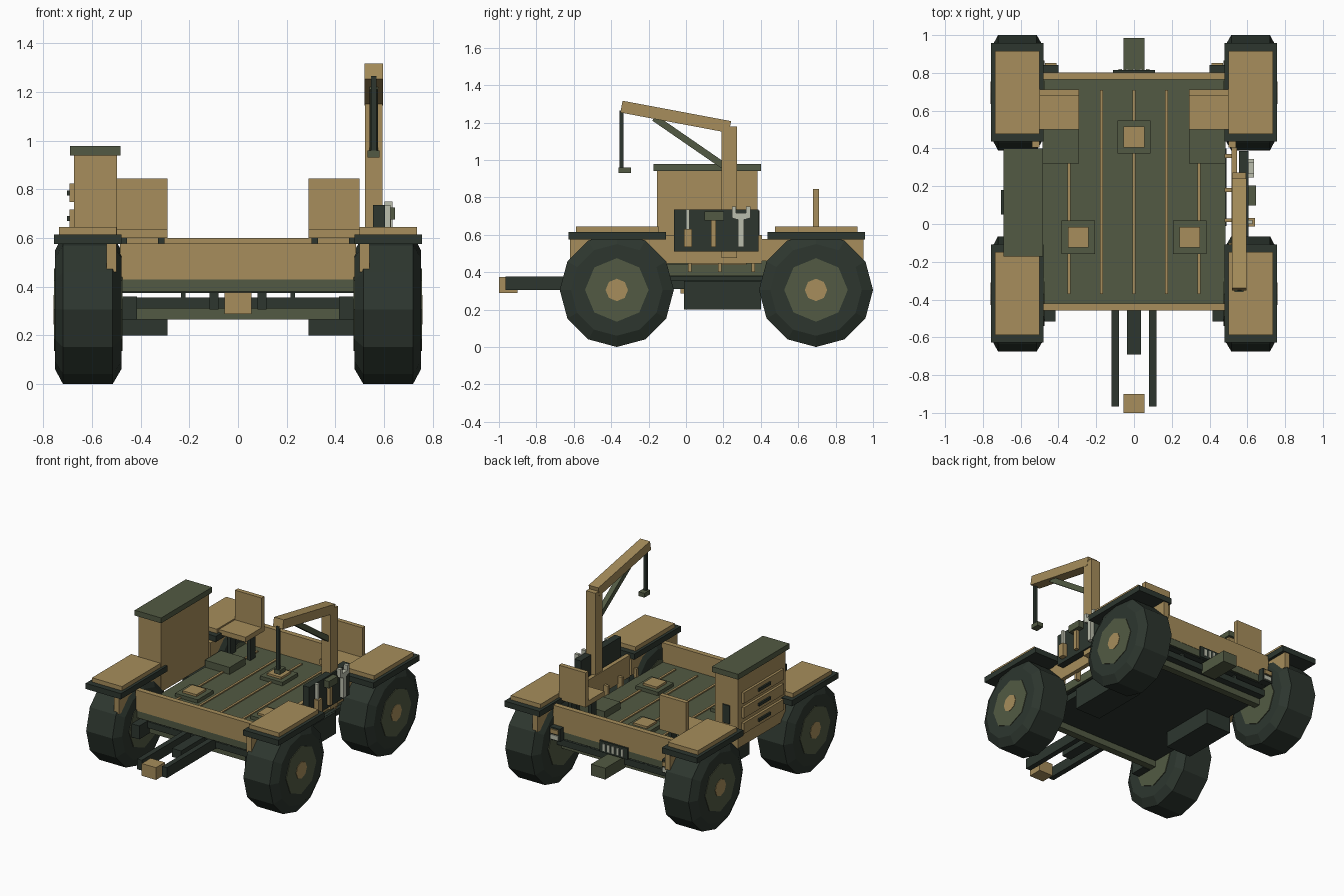
import bpy, bmesh, math
from mathutils import Vector

if "Cube" in bpy.data.objects:
    bpy.data.objects.remove(bpy.data.objects["Cube"])


def material(name, rgb):
    m = bpy.data.materials.new(name)
    m.diffuse_color = (*rgb, 1)
    m.use_nodes = True
    m.node_tree.nodes["Principled BSDF"].inputs["Base Color"].default_value = m.diffuse_color
    return m


TAN = material("tan", (0.385, 0.270, 0.106))
GREEN = material("olive green", (0.084, 0.102, 0.056))
DARK = material("dark green", (0.026, 0.037, 0.028))
GREY = material("pale steel", (0.50, 0.52, 0.42))


def finish(name, bm, mat):
    bmesh.ops.recalc_face_normals(bm, faces=bm.faces)
    me = bpy.data.meshes.new(name)
    bm.to_mesh(me)
    bm.free()
    me.materials.append(mat)
    ob = bpy.data.objects.new(name, me)
    bpy.context.collection.objects.link(ob)
    return ob


def box(name, mat, x, y, z):
    """Box from (min, max) pairs."""
    bm = bmesh.new()
    bmesh.ops.create_cube(bm, size=1)
    for v in bm.verts:
        v.co = [r[0] if c < 0 else r[1] for c, r in zip(v.co, (x, y, z))]
    return finish(name, bm, mat)


def pair(name, mat, x, y, z):
    """Box on the right and its mirror on the left."""
    box("right_" + name, mat, x, y, z)
    box("left_" + name, mat, (-x[1], -x[0]), y, z)


def beam(name, mat, x, p, q, t):
    """Slanted bar in the yz plane from p to q with thickness t."""
    p, q = Vector(p), Vector(q)
    d = (q - p).normalized()
    n = Vector((-d.y, d.x)) * t / 2
    prism(name, mat, x, [p + n, q + n, q - n, p - n])


def prism(name, mat, x, outline):
    """Outline of (y, z) points extruded over an x range."""
    bm = bmesh.new()
    f = bm.faces.new([bm.verts.new((x[0], y, z)) for y, z in outline])
    r = bmesh.ops.extrude_face_region(bm, geom=[f])
    for v in r["geom"]:
        if isinstance(v, bmesh.types.BMVert):
            v.co.x = x[1]
    return finish(name, bm, mat)


def lathe(name, mat, side, cy, cz, profile, n):
    """Profile of (x, radius) revolved about an x-parallel axle."""
    bm = bmesh.new()
    rings = []
    for x, r in profile:
        rings.append([bm.verts.new((side * x, cy + r * math.cos(2 * math.pi * i / n),
                                    cz + r * math.sin(2 * math.pi * i / n))) for i in range(n)])
    for a, b in zip(rings, rings[1:]):
        for i in range(n):
            j = (i + 1) % n
            bm.faces.new((a[i], a[j], b[j], b[i]))
    bm.faces.new(rings[0])
    bm.faces.new(rings[-1])
    return finish(name, bm, mat)


# Wheels, fenders and axles
for end, cy in (("front", -0.37), ("rear", 0.695)):
    for s, side in (("right", 1), ("left", -1)):
        lathe(f"{s}_{end}_tire", DARK, side, cy, 0.305,
              [(0.48, 0.245), (0.515, 0.305), (0.72, 0.305), (0.752, 0.245)], 12)
        lathe(f"{s}_{end}_hub", GREEN, side, cy, 0.305, [(0.475, 0.17), (0.756, 0.17)], 8)
        lathe(f"{s}_{end}_hub_cap", TAN, side, cy, 0.305, [(0.74, 0.06), (0.759, 0.06)], 8)
    c = cy + 0.002
    pair(f"{end}_fender", DARK, (0.48, 0.757), (c - 0.26, c + 0.26), (0.575, 0.615))
    pair(f"{end}_fender_pad", TAN, (0.50, 0.735), (c - 0.22, c + 0.22), (0.615, 0.645))
    box(f"{end}_axle", GREEN, (-0.48, 0.48), (cy - 0.025, cy + 0.025), (0.265, 0.325))
pair("front_fender_bracket", TAN, (0.50, 0.54), (-0.62, -0.10), (0.46, 0.576))
pair("rear_fender_bracket", TAN, (0.50, 0.54), (0.405, 0.95), (0.46, 0.576))

# Deck, belly and low walls
box("deck", GREEN, (-0.485, 0.485), (-0.455, 0.80), (0.38, 0.44))
box("underside_plate", DARK, (-0.475, 0.475), (-0.445, 0.79), (0.374, 0.381))
box("belly_plate", DARK, (-0.475, 0.475), (-0.42, 0.77), (0.31, 0.355))
pair("chassis_rail", DARK, (0.215, 0.235), (-0.42, 0.77), (0.33, 0.376))
box("front_panel", TAN, (-0.485, 0.485), (-0.457, -0.42), (0.43, 0.577))
box("rear_panel", TAN, (-0.485, 0.485), (0.765, 0.802), (0.43, 0.60))
box("right_side_wall", TAN, (0.515, 0.545), (-0.17, 0.405), (0.445, 0.60))
for i, y in enumerate((-0.14, 0.02, 0.18, 0.36)):
    box(f"side_wall_bracket_{i + 1}", TAN, (0.48, 0.52), (y - 0.01, y + 0.01), (0.40, 0.50))
for i in range(-2, 3):
    box(f"deck_strip_{i + 3}", TAN, (i * 0.172 - 0.008, i * 0.172 + 0.008),
        (-0.37, 0.71), (0.435, 0.448))
for i, (px, py) in enumerate(((0, 0.46), (-0.295, -0.07), (0.295, -0.07))):
    box(f"deck_hatch_{i + 1}", GREEN, (px - 0.088, px + 0.088), (py - 0.088, py + 0.088), (0.435, 0.465))
    box(f"deck_hatch_lid_{i + 1}", TAN, (px - 0.055, px + 0.055), (py - 0.055, py + 0.055), (0.46, 0.48))

# Seats with posts and foot boxes
pair("seat", TAN, (0.29, 0.50), (0.50, 0.71), (0.60, 0.635))
pair("seat_back", TAN, (0.29, 0.50), (0.68, 0.712), (0.60, 0.845))
pair("seat_inner_post", DARK, (0.302, 0.328), (0.57, 0.63), (0.43, 0.605))
pair("seat_outer_post", DARK, (0.457, 0.483), (0.57, 0.63), (0.43, 0.605))
pair("foot_box", GREEN, (0.29, 0.485), (0.32, 0.50), (0.435, 0.49))

# Drawer cabinet
box("cabinet", TAN, (-0.675, -0.497), (-0.155, 0.383), (0.44, 0.945))
box("cabinet_lid", GREEN, (-0.69, -0.483), (-0.173, 0.40), (0.94, 0.978))
for i, z in enumerate((0.57, 0.68, 0.785)):
    box(f"drawer_{i + 1}", TAN, (-0.692, -0.67), (-0.11, 0.34), (z - 0.038, z + 0.038))
    box(f"drawer_handle_{i + 1}", DARK, (-0.703, -0.69), (0.05, 0.18), (z - 0.01, z + 0.01))
box("cabinet_latch", DARK, (-0.615, -0.56), (0.38, 0.392), (0.60, 0.73))

# Crane
box("crane_post", TAN, (0.522, 0.594), (0.19, 0.272), (0.475, 1.18))
beam("crane_arm", TAN, (0.52, 0.596), (-0.345, 1.285), (0.235, 1.176), 0.064)
beam("crane_brace", GREEN, (0.54, 0.576), (-0.17, 1.225), (0.20, 0.97), 0.036)
box("crane_cable", DARK, (0.547, 0.569), (-0.355, -0.335), (0.955, 1.265))
box("crane_hook_block", GREEN, (0.533, 0.581), (-0.36, -0.295), (0.93, 0.96))

# Tool board and tools
box("tool_board", DARK, (0.555, 0.605), (-0.065, 0.387), (0.51, 0.735))
box("screwdriver_handle", TAN, (0.60, 0.64), (-0.012, 0.033), (0.535, 0.63))
box("screwdriver_shaft", GREY, (0.603, 0.628), (0.0, 0.02), (0.625, 0.735))
box("hammer_handle", TAN, (0.603, 0.63), (0.133, 0.16), (0.535, 0.68))
box("hammer_head", GREEN, (0.60, 0.645), (0.098, 0.203), (0.675, 0.725))
prism("wrench", GREY, (0.603, 0.635),
      [(0.278, 0.535), (0.31, 0.535), (0.31, 0.68), (0.345, 0.69), (0.345, 0.75), (0.322, 0.75),
       (0.322, 0.715), (0.268, 0.715), (0.268, 0.75), (0.245, 0.75), (0.245, 0.69), (0.278, 0.68)])

# Side tanks slung under the deck
pair("tank", DARK, (0.29, 0.49), (-0.01, 0.40), (0.20, 0.354))
pair("tank_cap", TAN, (0.40, 0.45), (-0.03, -0.008), (0.285, 0.327))

# Front tow frame
pair("tow_rail", DARK, (0.08, 0.118), (-0.965, -0.40), (0.305, 0.378))
box("tow_center_bar", DARK, (-0.036, 0.036), (-0.69, -0.40), (0.31, 0.37))
box("tow_block", TAN, (-0.056, 0.056), (-1.0, -0.90), (0.288, 0.375))
pair("front_mount", DARK, (0.415, 0.475), (-0.515, -0.40), (0.265, 0.36))

# Rear hitch, vent and lamps
box("rear_hitch", GREEN, (-0.056, 0.056), (0.76, 0.985), (0.285, 0.365))
box("rear_vent", DARK, (-0.11, 0.11), (0.79, 0.815), (0.375, 0.455))
for i in range(5):
    vx = (i - 2) * 0.036
    box(f"vent_bar_{i + 1}", GREY, (vx - 0.009, vx + 0.009), (0.81, 0.821), (0.39, 0.44))
pair("rear_lamp_housing", DARK, (0.40, 0.48), (0.79, 0.843), (0.375, 0.465))
pair("rear_lamp_upper_lens", TAN, (0.41, 0.47), (0.84, 0.853), (0.425, 0.455))
pair("rear_lamp_lower_lens", GREY, (0.41, 0.47), (0.84, 0.85), (0.385, 0.415))
